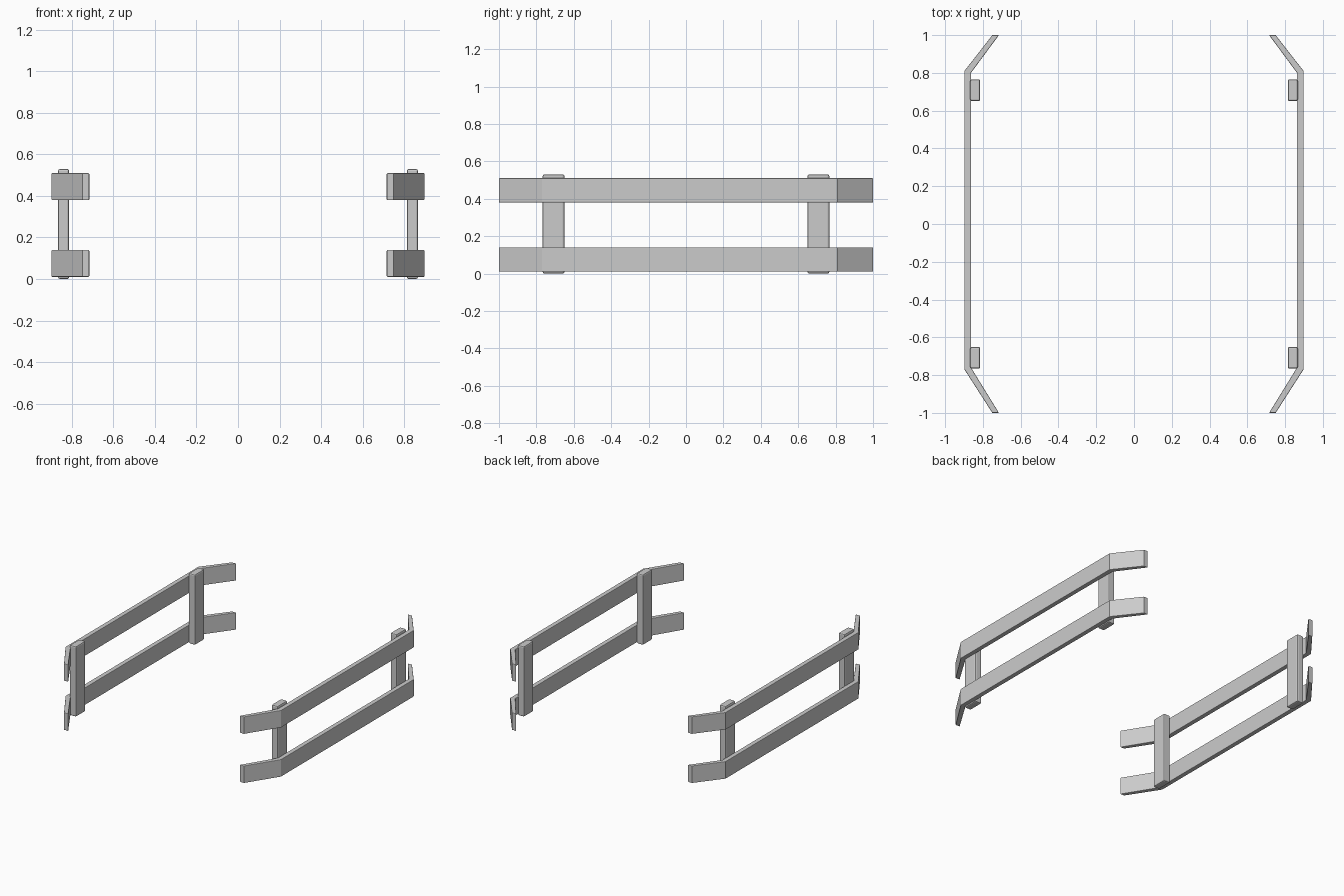
import bpy, bmesh

if "Cube" in bpy.data.objects:
    bpy.data.objects.remove(bpy.data.objects["Cube"])

# Plan outline of one bent rail (right-hand side, x > 0)
RAIL = [(0.715, -1.0), (0.75, -1.0), (0.898, -0.77), (0.898, 0.81),
        (0.75, 1.0), (0.715, 1.0), (0.863, 0.80), (0.863, -0.76)]


def prism(name, outline, z0, z1, bevel):
    """Extrude a plan outline between two heights, with softened edges."""
    bm = bmesh.new()
    face = bm.faces.new([bm.verts.new((x, y, z0)) for x, y in outline])
    top = bmesh.ops.extrude_face_region(bm, geom=[face])["geom"]
    bmesh.ops.translate(bm, vec=(0, 0, z1 - z0),
                        verts=[g for g in top if isinstance(g, bmesh.types.BMVert)])
    bmesh.ops.recalc_face_normals(bm, faces=bm.faces)
    mesh = bpy.data.meshes.new(name)
    bm.to_mesh(mesh)
    bm.free()
    ob = bpy.data.objects.new(name, mesh)
    bpy.context.collection.objects.link(ob)
    mod = ob.modifiers.new("soft_edges", "BEVEL")
    mod.width = bevel
    mod.segments = 2
    mod.limit_method = 'ANGLE'
    mod.angle_limit = 1.2
    return ob


for side, s in (("right", 1), ("left", -1)):
    # Two horizontal rails with inward-bent ends
    for level, z in (("lower", 0.01), ("upper", 0.38)):
        prism(f"{side}_{level}_rail", [(s * x, y) for x, y in RAIL], z, z + 0.13, 0.004)
    # Two upright posts on the inner face of the rails
    for end, y in (("front", -0.708), ("back", 0.708)):
        a, b = s * 0.814, s * 0.867
        prism(f"{side}_{end}_post",
              [(a, y - 0.058), (b, y - 0.058), (b, y + 0.058), (a, y + 0.058)],
              0.0, 0.53, 0.009)
